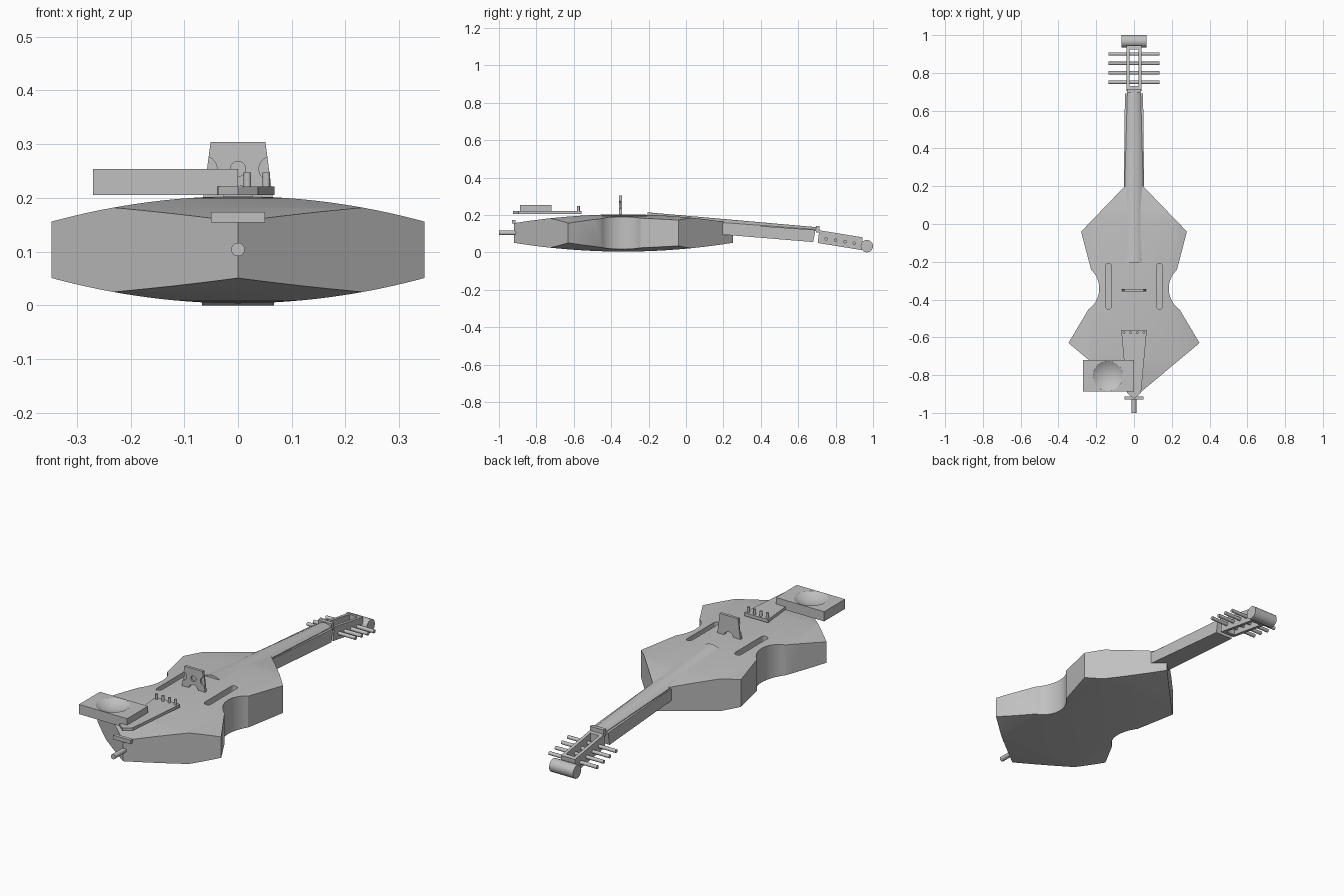
import bpy, bmesh, math
from mathutils import Vector, Matrix

cube = bpy.data.objects.get("Cube")
if cube:
    bpy.data.objects.remove(cube, do_unlink=True)

grey = bpy.data.materials.new("plain grey")
grey.use_nodes = True
COLOUR = (0.53, 0.53, 0.53, 1)
grey.diffuse_color = COLOUR
grey.node_tree.nodes["Principled BSDF"].inputs["Base Color"].default_value = COLOUR


def finish(name, bm):
    bmesh.ops.recalc_face_normals(bm, faces=bm.faces)
    mesh = bpy.data.meshes.new(name)
    bm.to_mesh(mesh)
    bm.free()
    mesh.materials.append(grey)
    ob = bpy.data.objects.new(name, mesh)
    bpy.context.collection.objects.link(ob)
    return ob


def loft(name, start, end):
    """Solid between two matching outlines."""
    bm = bmesh.new()
    a = [bm.verts.new(p) for p in start]
    b = [bm.verts.new(p) for p in end]
    bm.faces.new(a)
    bm.faces.new(b[::-1])
    for i in range(len(a)):
        j = (i + 1) % len(a)
        bm.faces.new((a[i], a[j], b[j], b[i]))
    return finish(name, bm)


def prism(name, pts, axis, lo, hi):
    """Extrude a 2D outline along the x, y or z axis."""
    def place(p, d):
        return {"x": (d, p[0], p[1]), "y": (p[0], d, p[1]), "z": (p[0], p[1], d)}[axis]
    return loft(name, [place(p, lo) for p in pts], [place(p, hi) for p in pts])


def box(name, x, y, z):
    return prism(name, [(x[0], y[0]), (x[1], y[0]), (x[1], y[1]), (x[0], y[1])], "z", *z)


def arc(cx, cy, r, a0, a1, n):
    return [(cx + r * math.cos(math.radians(a0 + (a1 - a0) * i / n)),
             cy + r * math.sin(math.radians(a0 + (a1 - a0) * i / n))) for i in range(n + 1)]


def rod(name, cx, cy, r, axis, lo, hi, n=32):
    return prism(name, arc(cx, cy, r, 0, 360, n)[:-1], axis, lo, hi)


def boolean(ob, tool, kind="DIFFERENCE"):
    mod = ob.modifiers.new("cut", "BOOLEAN")
    mod.object, mod.operation, mod.solver = tool, kind, "EXACT"
    bpy.context.view_layer.update()
    graph = bpy.context.evaluated_depsgraph_get()
    mesh = bpy.data.meshes.new_from_object(ob.evaluated_get(graph))
    ob.modifiers.clear()
    ob.data = mesh
    bpy.data.objects.remove(tool, do_unlink=True)


def lens(centre, half):
    """Shallow arched outline, thick in the middle."""
    ts = [-1.1 + 2.2 * i / 32 for i in range(33)]
    top = [(centre + half * t, 0.203 - 0.047 * t * t) for t in ts]
    return top + [(u, 0.207 - z) for u, z in reversed(top)]


# Body: angular outline with round waist, arched both ways
side = [(0.347, -0.63)] + arc(0.32, -0.342, 0.136, 235, 133, 20) + [(0.28, -0.04)]
outline = [(0, -0.92)] + side + [(0, 0.25)] + [(-x, y) for x, y in reversed(side)]
body = prism("body", outline, "z", -0.1, 0.3)
boolean(body, prism("arch_across", lens(0, 0.347), "y", -1.2, 0.6), "INTERSECT")
boolean(body, prism("arch_along", lens(-0.335, 0.585), "x", -0.6, 0.6), "INTERSECT")

# Sound slots
for sx in (-1, 1):
    slot = arc(sx * 0.135, -0.225, 0.016, 0, 180, 10) + arc(sx * 0.135, -0.435, 0.016, 180, 360, 10)
    boolean(body, prism("slot_cutter", slot, "z", 0.165, 0.3))


# Neck and curved fingerboard
def neck_end(w, y_low, y_high, low, high):
    return [(-w, y_low, low), (w, y_low, low), (w, y_high, high), (-w, y_high, high)]


loft("neck", neck_end(0.054, 0.18, 0.18, 0.096, 0.155),
     neck_end(0.048, 0.68, 0.692, 0.055, 0.12))


def board_end(y, w, top, crown):
    ts = [-1 + i / 8 for i in range(17)]
    return [(w * t, y, top - crown * t * t) for t in ts] + \
           [(w, y, top - crown - 0.008), (-w, y, top - crown - 0.008)]


loft("fingerboard", board_end(-0.207, 0.06, 0.214, 0.025), board_end(0.705, 0.035, 0.134, 0.012))
box("nut", (-0.038, 0.038), (0.695, 0.714), (0.105, 0.14))

# Open peg box, pegs and scroll
pegbox = prism("peg_box", [(0.705, 0.05), (0.712, 0.118), (0.945, 0.08), (0.94, 0.012)],
               "x", -0.04, 0.04)
boolean(pegbox, box("slot_cutter", (-0.024, 0.024), (0.73, 0.925), (-0.1, 0.3)))
for i in range(4):
    rod(f"peg_{i + 1}", 0.75 + 0.05 * i, 0.073 - 0.008 * i, 0.009, "x", -0.135, 0.135, 20)
rod("scroll", 0.967, 0.033, 0.033, "x", -0.067, 0.067)

# Bridge with shallow scallops and an arched foot
bridge = prism("bridge", [(-0.065, 0.198), (0.065, 0.198), (0.051, 0.304), (-0.051, 0.304)],
               "y", -0.357, -0.343)
for cx, r in ((-0.062, 0.023), (0, 0.014), (0.062, 0.023)):
    boolean(bridge, rod("scallop_cutter", cx, 0.254, r, "y", -0.4, -0.35))
boolean(bridge, rod("arch_cutter", 0, 0.195, 0.028, "y", -0.5, -0.2))

# Tailpiece with string pins
tail = [(-0.068, -0.56), (-0.037, -0.895), (0, -0.925), (0.037, -0.895), (0.068, -0.56)]
prism("tailpiece", tail, "z", 0.205, 0.221)
for i in range(4):
    rod(f"string_pin_{i + 1}", -0.053 + 0.0353 * i, -0.575, 0.007, "z", 0.215, 0.247, 16)

# Chin rest with a dished top
rest = box("chin_rest", (-0.27, 0), (-0.887, -0.72), (0.205, 0.254))
bm = bmesh.new()
bmesh.ops.create_uvsphere(bm, u_segments=48, v_segments=48, radius=0.14,
                          matrix=Matrix.Translation(Vector((-0.138, -0.804, 0.37))))
boolean(rest, finish("dish_cutter", bm))

# Saddle and end pin
box("saddle", (-0.05, 0.05), (-0.93, -0.912), (0.154, 0.174))
rod("end_pin", 0, 0.104, 0.0125, "y", -1.0, -0.9)

# Smooth the curves, keep the edges sharp
bpy.ops.object.select_all(action="DESELECT")
for ob in bpy.context.scene.objects:
    if ob.type == "MESH":
        ob.select_set(True)
        bpy.context.view_layer.objects.active = ob
bpy.ops.object.shade_smooth_by_angle(angle=math.radians(25))
